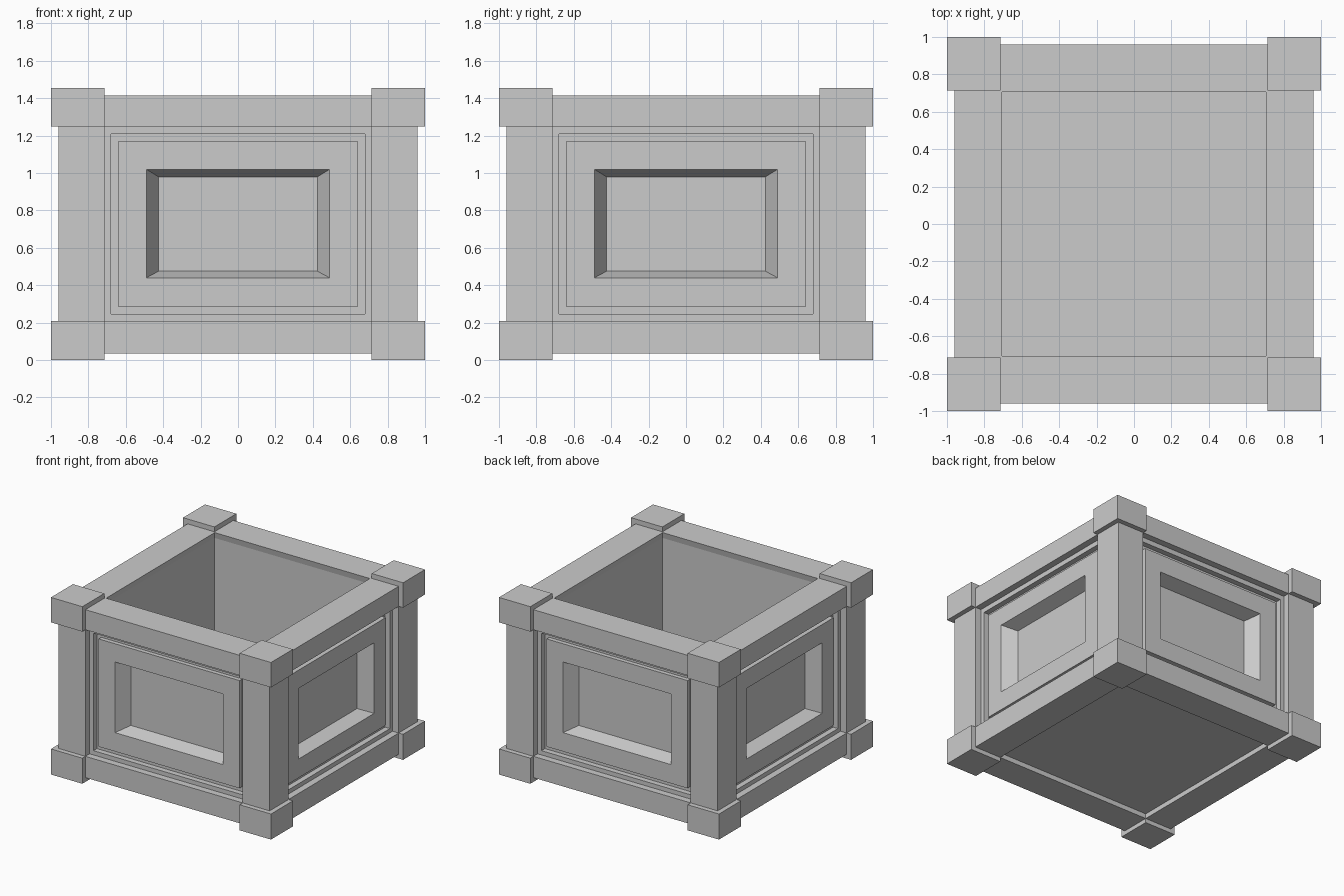
import bpy, bmesh
from math import pi
from mathutils import Matrix

cube = bpy.data.objects.get("Cube")
if cube:
    bpy.data.objects.remove(cube, do_unlink=True)

GREY = (0.6, 0.6, 0.6, 1)
stone = bpy.data.materials.new("light grey stone")
stone.use_nodes = True
stone.diffuse_color = GREY
stone.node_tree.nodes["Principled BSDF"].inputs["Base Color"].default_value = GREY

INNER, OUTER = 0.715, 0.96      # wall cavity and post faces
LOW, HIGH = 0.21, 1.25          # top of base blocks, underside of cap blocks


def finish(name, bm):
    bmesh.ops.recalc_face_normals(bm, faces=bm.faces)
    mesh = bpy.data.meshes.new(name)
    bm.to_mesh(mesh)
    bm.free()
    mesh.materials.append(stone)
    obj = bpy.data.objects.new(name, mesh)
    bpy.context.collection.objects.link(obj)
    return obj


def box(name, lo, hi):
    bm = bmesh.new()
    bmesh.ops.create_cube(bm, size=1)
    for v in bm.verts:
        v.co = [hi[i] if v.co[i] > 0 else lo[i] for i in range(3)]
    return finish(name, bm)


def loft(name, loops, turn):
    """Joins matching loops of points, caps both ends and turns about z."""
    bm = bmesh.new()
    rings = [[bm.verts.new(p) for p in loop] for loop in loops]
    for a, b in zip(rings, rings[1:]):
        for i in range(len(a)):
            j = (i + 1) % len(a)
            bm.faces.new((a[i], a[j], b[j], b[i]))
    bm.faces.new(rings[0])
    bm.faces.new(rings[-1])
    bm.transform(Matrix.Rotation(turn, 4, "Z"))
    return finish(name, bm)


# Corner posts with base and cap blocks
for side, sx in (("left", 1), ("right", -1)):
    for end, sy in (("front", -1), ("back", 1)):
        for part, edge, z0, z1 in (("base_block", 1, 0, LOW),
                                   ("post", OUTER, LOW, HIGH),
                                   ("cap_block", 1, HIGH, 1.455)):
            xs = sorted((sx * INNER, sx * edge))
            ys = sorted((sy * INNER, sy * edge))
            box(f"{end}_{side}_{part}", (xs[0], ys[0], z0), (xs[1], ys[1], z1))

# Rail sections as (distance from centre, height)
base_rail = [(OUTER, 0.035), (OUTER, LOW), (INNER, LOW), (INNER, 0.035)]
top_rail = [(OUTER, HIGH), (OUTER, 1.415), (0.705, 1.415),
            (INNER, 1.365), (INNER, HIGH)]

# Panel steps as (half width, bottom, top, distance from centre)
panel_steps = [
    (INNER, LOW, HIGH, INNER),
    (INNER, LOW, HIGH, 0.905),
    (0.68, 0.245, 1.21, 0.905),
    (0.68, 0.245, 1.21, 0.86),
    (0.64, 0.285, 1.17, 0.86),
    (0.64, 0.285, 1.17, 0.895),
    (0.49, 0.44, 1.02, 0.895),
    (0.425, 0.475, 0.98, 0.785),
]
panel = [[(-w, -d, a), (w, -d, a), (w, -d, b), (-w, -d, b)]
         for w, a, b, d in panel_steps]

# Four sides, each with a base rail, a grooved panel and a top rail
for k, side in enumerate(("front", "left", "back", "right")):
    turn = k * pi / 2
    for part, section in (("base_rail", base_rail), ("top_rail", top_rail)):
        ends = [[(x, -d, z) for d, z in section] for x in (-INNER, INNER)]
        loft(f"{side}_{part}", ends, turn)
    loft(f"{side}_panel", panel, turn)

# Recessed floor
box("floor", (-INNER, -INNER, 0.075), (INNER, INNER, 0.12))
